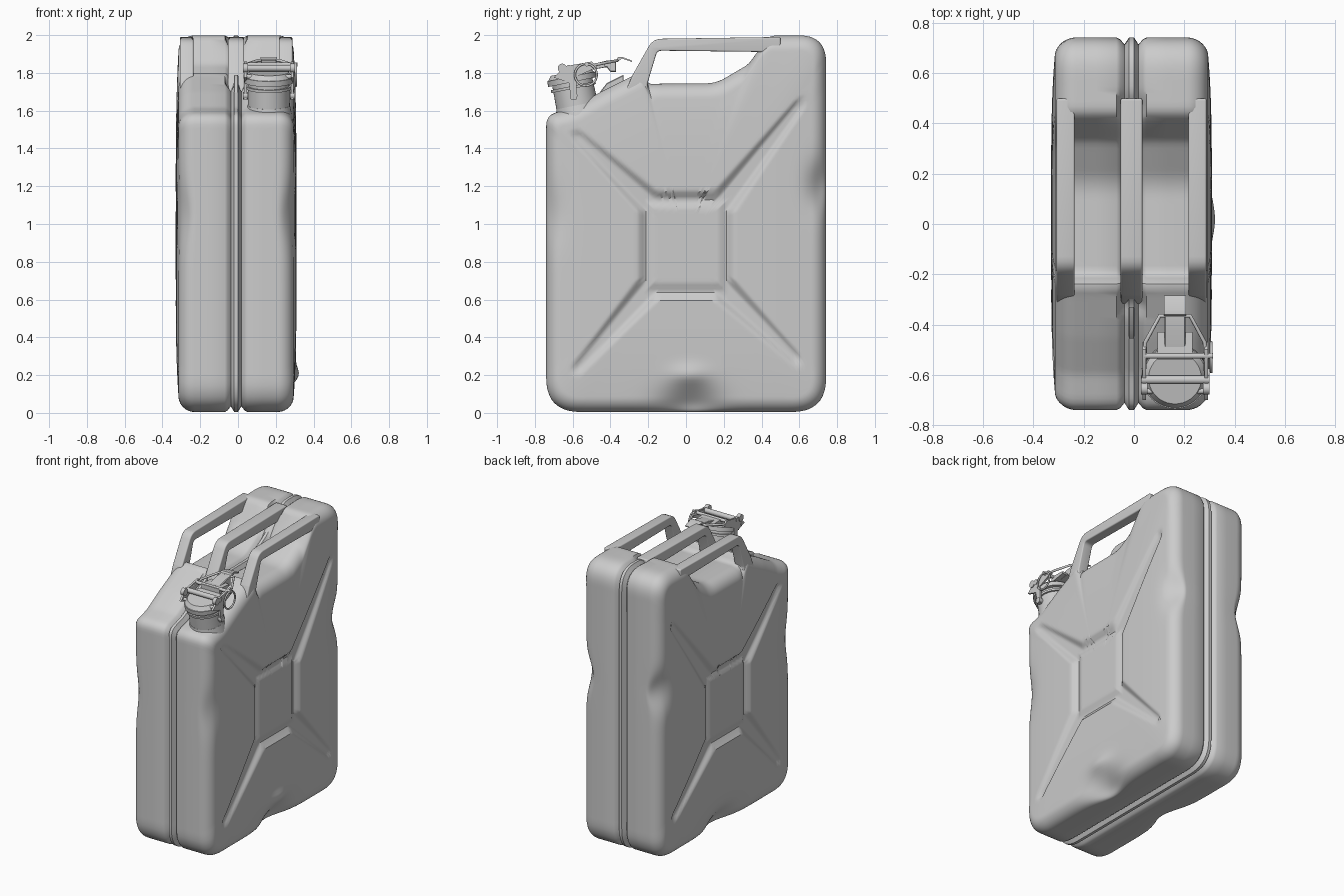
import bpy, bmesh, math
from mathutils import Vector as V

if "Cube" in bpy.data.objects:
    bpy.data.objects.remove(bpy.data.objects["Cube"])

CX = -0.01                       # the body sits slightly left, the cap frame sticks out right
CEN = V((0, 0.9))                # pole of the side panels in (y, z)
N, RAD = 320, 40                 # points round the outline, rings on a side panel


def add_mesh(name, bm):
    bmesh.ops.recalc_face_normals(bm, faces=bm.faces)
    me = bpy.data.meshes.new(name)
    bm.to_mesh(me)
    bm.free()
    ob = bpy.data.objects.new(name, me)
    bpy.context.collection.objects.link(ob)
    return ob


def rounded(pts, steps=10):
    """Closed polygon (y, z, radius) with arcs at its corners."""
    out = []
    for i, (y, z, r) in enumerate(pts):
        p, a, b = V((y, z)), V(pts[i - 1][:2]), V(pts[(i + 1) % len(pts)][:2])
        d1, d2 = a - p, b - p
        half = d1.angle(d2) / 2
        t = min(r / math.tan(half), 0.48 * d1.length, 0.48 * d2.length)
        s, e = p + d1.normalized() * t, p + d2.normalized() * t
        for k in range(steps + 1):
            f = k / steps
            out.append(s * (1 - f) ** 2 + p * 2 * f * (1 - f) + e * f * f)
    return out


def resample(pts, n):
    segs = [(pts[i], pts[(i + 1) % len(pts)]) for i in range(len(pts))]
    total = sum((b - a).length for a, b in segs)
    out, acc, i = [], 0, 0
    for k in range(n):
        d = total * k / n
        while acc + (segs[i][1] - segs[i][0]).length < d:
            acc += (segs[i][1] - segs[i][0]).length
            i += 1
        a, b = segs[i]
        out.append(a.lerp(b, (d - acc) / max((b - a).length, 1e-9)))
    return out


def smooth(a, b, x):
    t = max(0, min(1, (x - a) / (b - a)))
    return t * t * (3 - 2 * t)


def gauss(y, z, cy, cz, sy, sz):
    return math.exp(-((y - cy) / sy) ** 2 - ((z - cz) / sz) ** 2)


def relief(y, z):
    """Pressed pattern: square moat with raised pad and four tapering arms."""
    u, v = abs(y), abs(z - 0.885)
    box = max(u - 0.25, v - 0.285)
    pad = max(u - 0.19, v - 0.215)
    cut = 1 - smooth(-0.035, 0.005, box)
    p = V((y, z))
    for sy, sz, ey, ez in ((-1, 1, -.58, 1.47), (1, 1, .6, 1.63), (-1, -1, -.57, .24), (1, -1, .58, .29)):
        a, b = V((sy * .2, .885 + sz * .23)), V((ey, ez))
        f = max(0, min(1, (p - a).dot(b - a) / (b - a).length_squared))
        w = 0.085 - 0.05 * f
        cut = max(cut, (1 - smooth(w * .35, w, (p - a.lerp(b, f)).length)) * (1 - .5 * f))
    return -0.03 * cut + 0.015 * (1 - smooth(-0.015, 0.02, pad))


# Body: outline in (y, z), swept across x with a welded seam and rounded rims
outline = resample(rounded([
    (-.74, .005, .18), (.742, .005, .18), (.742, 2, .15), (.44, 1.997, .06), (.33, 1.845, .1),
    (.16, 1.745, .2), (-.2, 1.742, .03), (-.24, 1.81, .03), (-.28, 1.785, .03),
    (-.45, 1.70, .1), (-.60, 1.615, .1), (-.74, 1.575, .07)]), N)


def inset(off):
    res = []
    for i, p in enumerate(outline):
        t = outline[(i + 1) % N] - outline[i - 1]
        n = V((t.y, -t.x)).normalized()
        q = p - CEN
        k = min(1 / max(q.dot(n), .1), 1.5 / q.length)
        res.append(CEN + q * (1 - off * k))
    return res


W, R = 0.305, 0.085
half = [(.01, 0), (.028, .03), (.045, .008), (.06, 0), (.14, 0)]
half += [(W - R + R * math.sin(a), R - R * math.cos(a)) for a in (k * math.pi / 20 for k in range(11))]
sections = [(-x, o) for x, o in reversed(half)] + [(0, 0)] + half


def dented(x, y, z):
    edge = (abs(x) / W) ** 3
    d = .07 * gauss(y, z, .74, 1.2, .08, .12) + .03 * gauss(y, z, -.74, 1.05, .08, .15)
    d += .09 * gauss(y, z, .03, .02, .15, .1)
    x -= math.copysign(d * edge, x)
    if x > 0:
        x += .022 * gauss(y, z, .02, .2, .1, .05) * edge
    return (x + CX, y, z)


bm = bmesh.new()
rings = []
for x, off in sections:
    ring = []
    for p in inset(off):
        y, z = p
        if abs(x) < .05 and z > 1.6:      # scoops where the seam meets the middle handle
            z -= .035 * (gauss(y, 0, .46, 0, .045, 1) + gauss(y, 0, -.32, 0, .035, 1))
        ring.append(bm.verts.new(dented(x, y, z)))
    rings.append(ring)
rim = inset(R)
for s in (-1, 1):
    for k in range(1, RAD):
        t = 1 - k / RAD
        ring = []
        for p in rim:
            y, z = CEN + (p - CEN) * t
            x = W + .015 * (1 - t ** 4) + relief(y, z) * smooth(1, .9, t)
            ring.append(bm.verts.new(dented(s * x, y, z)))
        rings.insert(0, ring) if s < 0 else rings.append(ring)
for a, b in zip(rings, rings[1:]):
    for i in range(N):
        j = (i + 1) % N
        bm.faces.new((a[i], a[j], b[j], b[i]))
bm.faces.new(rings[0])
bm.faces.new(rings[-1])
add_mesh("can_body", bm)


def prism(name, pts, x0, x1, bevel=0, seg=4):
    """Polygon in (y, z) extruded along x, with rounded edges."""
    bm = bmesh.new()
    f = bm.faces.new([bm.verts.new((x0, p[0], p[1])) for p in pts])
    r = bmesh.ops.extrude_face_region(bm, geom=[f])
    bmesh.ops.translate(bm, vec=(x1 - x0, 0, 0), verts=[g for g in r["geom"] if isinstance(g, bmesh.types.BMVert)])
    bmesh.ops.recalc_face_normals(bm, faces=bm.faces)
    if bevel:
        caps = [e for e in bm.edges if abs(e.verts[0].co.x - e.verts[1].co.x) < 1e-5]
        bmesh.ops.bevel(bm, geom=caps, offset=bevel, segments=seg, profile=.5, affect='EDGES', clamp_overlap=True)
    return add_mesh(name, bm)


# Three carrying handles
bar = rounded([(-.32, 1.70, 0.01), (-.285, 1.785, .05), (-.175, 1.98, .08), (.5, 1.99, .01), (.5, 1.91, .01),
               (-.152, 1.918, .03), (-.205, 1.74, .03), (-.2, 1.68, .01)], 4)
for name, x, w in (("left_handle", -.262, .036), ("middle_handle", 0, .043), ("right_handle", .262, .036)):
    prism(name, bar, CX + x - w, CX + x + w, .027)


def rod(name, a, b, r0, r1=None, seg=24):
    a, b = V(a), V(b)
    bm = bmesh.new()
    bmesh.ops.create_cone(bm, cap_ends=True, segments=seg, radius1=r0, radius2=r0 if r1 is None else r1,
                          depth=(b - a).length)
    ob = add_mesh(name, bm)
    ob.rotation_euler = (b - a).to_track_quat('Z', 'Y').to_euler()
    ob.location = (a + b) / 2


def wire(name, pts, r, closed=False):
    cu = bpy.data.curves.new(name, 'CURVE')
    cu.dimensions, cu.bevel_depth, cu.bevel_resolution = '3D', r, 3
    sp = cu.splines.new('POLY')
    sp.points.add(len(pts) - 1)
    for q, p in zip(sp.points, pts):
        q.co = (*p, 1)
    sp.use_cyclic_u = closed
    bpy.context.collection.objects.link(bpy.data.objects.new(name, cu))


# Spout and tilted cap, stacked along one axis
MX = .163
base, axis = V((MX, -.565, 1.57)), V((0, -.2, .98)).normalized()
for name, h0, h1, r0, r1 in (("neck_flare", 0, .06, .125, .112), ("neck", .03, .19, .112, .108),
                             ("neck_collar", .15, .165, .12, .12), ("cap_rim", .185, .215, .13, .13),
                             ("cap_top", .215, .24, .125, .105)):
    rod(name, base + axis * h0, base + axis * h1, r0, r1, 40)

# Clamp: cross rods, side arms, pin ring, lever and wire bail
rod("front_cross_rod", (.03, -.62, 1.825), (.30, -.62, 1.825), .017)
rod("hinge_rod", (.04, -.525, 1.845), (.315, -.525, 1.845), .011)
rod("lower_pin", (.03, -.665, 1.78), (.295, -.665, 1.78), .011)
for side, x in (("left", MX - .13), ("right", MX + .118)):
    prism(side + "_clamp_arm", [(-.70, 1.775), (-.64, 1.835), (-.50, 1.86), (-.47, 1.83), (-.58, 1.78),
                                (-.58, 1.66), (-.61, 1.66), (-.62, 1.75)], x, x + .014)
    rod(side + "_pivot", (x - .006, -.595, 1.68), (x + .02, -.595, 1.68), .02)
    rod(side + "_rod_end", (x - .006, -.655, 1.825), (x + .02, -.655, 1.825), .024)
circle = [(.307, -.53 + .058 * math.cos(a), 1.79 + .058 * math.sin(a))
          for a in (k * math.pi / 16 for k in range(32))]
wire("safety_ring", circle, .006, True)
prism("lever_plate", [(-.54, 1.835), (-.42, 1.865), (-.37, 1.87), (-.37, 1.805), (-.40, 1.805), (-.42, 1.83),
                      (-.54, 1.81)], MX - .042, MX + .042, .004, 1)
prism("lever_foot", [(-.54, 1.81), (-.43, 1.83), (-.43, 1.845), (-.54, 1.85)], MX - .07, MX + .07)
prism("pull_tab", [(-.37, 1.865), (-.36, 1.885), (-.34, 1.885), (-.285, 1.865), (-.285, 1.858), (-.34, 1.876),
                   (-.36, 1.86)], MX - .043, MX + .043)
wire("wire_bail", [(MX - .125, -.65, 1.82), (MX - .118, -.47, 1.845), (MX - .06, -.365, 1.865),
                   (MX + .06, -.365, 1.865), (MX + .118, -.47, 1.845), (MX + .125, -.65, 1.82)], .008)
# Hinge ear on the seam beside the neck
prism("seam_lug", [(-.47, 1.68), (-.40, 1.71), (-.33, 1.75), (-.33, 1.79), (-.42, 1.745)], CX - .012, CX + .012, .004, 1)

# Smooth shading with sharp edges kept
for ob in bpy.context.scene.objects:
    ob.select_set(ob.type == 'MESH')
bpy.context.view_layer.objects.active = bpy.data.objects["can_body"]
bpy.ops.object.shade_smooth_by_angle(angle=math.radians(35))
